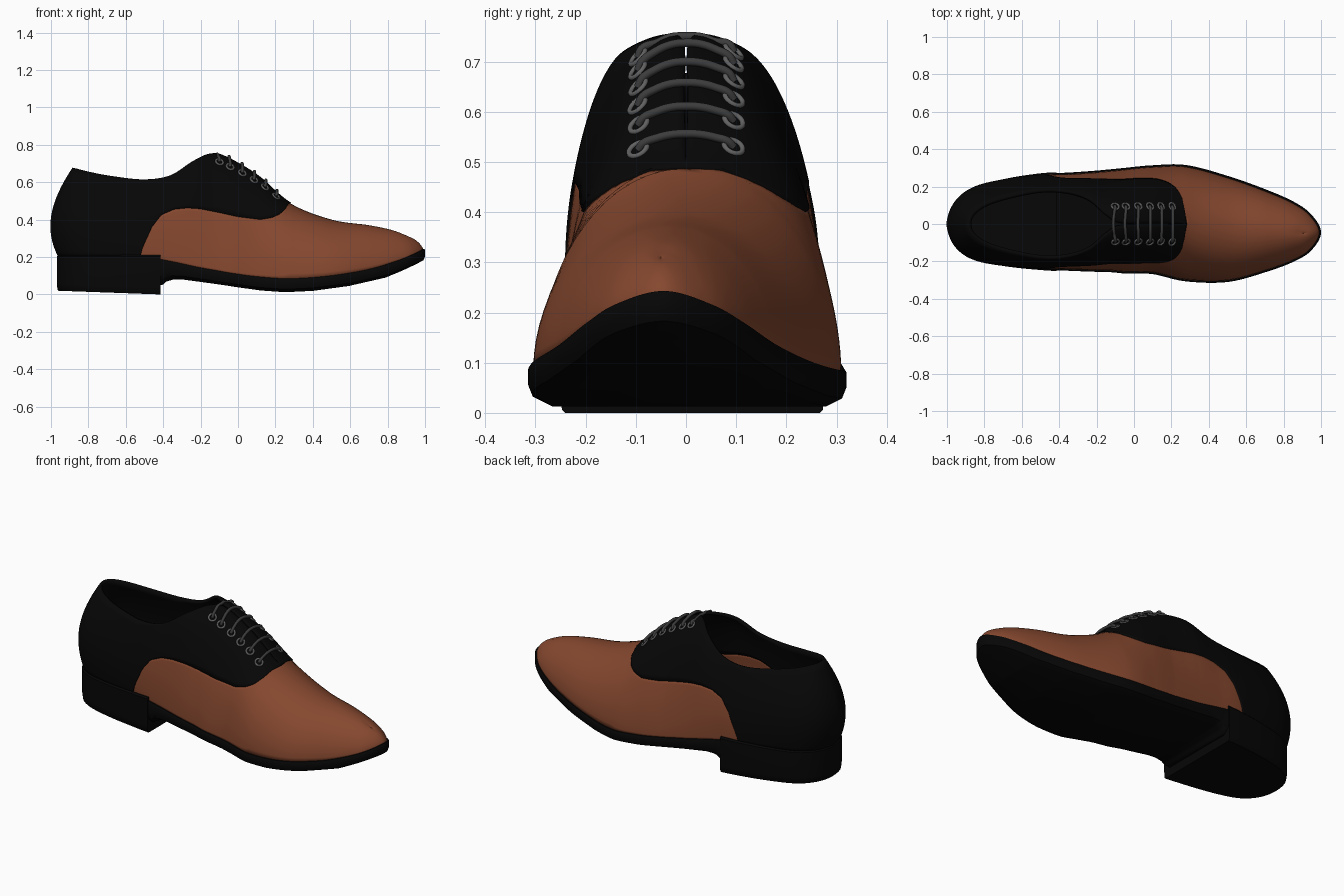
import bpy, bmesh, math
from mathutils import Vector

if "Cube" in bpy.data.objects:
    bpy.data.objects.remove(bpy.data.objects["Cube"])

# Stations heel to toe: base x, base y (+ side), base y (- side), base z, top x, top half gap, top z
ST = [(-.955, 0, 0, .20, -.88, 0, .675),
      (-.93, .10, -.10, .20, -.86, .055, .67),
      (-.85, .178, -.172, .20, -.79, .105, .652),
      (-.70, .225, -.21, .20, -.67, .145, .63),
      (-.50, .257, -.232, .195, -.50, .178, .613),
      (-.35, .265, -.24, .17, -.36, .172, .635),
      (-.22, .274, -.245, .142, -.24, .13, .71),
      (-.12, .283, -.248, .124, -.15, .05, .748),
      (-.04, .291, -.255, .110, -.07, .005, .735),
      (.10, .304, -.258, .091, .10, .004, .637),
      (.28, .305, -.297, .080, .28, 0, .487),
      (.50, .247, -.300, .096, .50, 0, .40),
      (.70, .176, -.248, .13, .70, 0, .37),
      (.85, .110, -.192, .175, .82, 0, .345),
      (.94, .045, -.135, .212, .885, 0, .32),
      (.990, -.045, -.045, .238, .905, 0, .308)]
# Wall shape by station number: outward bulge, lower handle, upper handle, upper drop
SHAPE = [(0, .075, .3, 1.7, .4), (2, .03, .3, 1.3, .4), (4, .01, .3, .95, .4), (6, .005, .26, .69, .15),
         (8, 0, .26, .65, 0), (10, 0, .42, .64, 0), (12, 0, .5, .55, 0), (15, 0, .3, .45, 0)]
SEAM = [(-.535, .15), (-.51, .25), (-.46, .36), (-.41, .425), (-.34, .455), (-.27, .462), (-.2, .457),
        (-.1, .437), (0, .415), (.12, .40), (.18, .41), (.225, .43), (.26, .465), (.287, .53)]
BOTTOM = [(-.44, .05), (-.405, .05), (-.385, .068), (-.35, .079), (-.3, .08), (-.15, .06), (0, .038),
          (.12, .021), (.25, .012), (.4, .019), (.6, .045), (.8, .09), (1, .17)]
N = len(ST) - 1


def lerp_table(table, x):
    if x <= table[0][0]:
        return table[0][1:]
    for a, b in zip(table, table[1:]):
        if x <= b[0]:
            t = (x - a[0]) / (b[0] - a[0])
            return [p + (q - p) * t for p, q in zip(a[1:], b[1:])]
    return table[-1][1:]


def rows(side):
    pick = lambda r, s: (r[0], r[1] if s > 0 else r[2], r[3], r[4], s * r[5], r[6])
    return [pick(ST[1], -side)] + [pick(r, side) for r in ST] + [pick(ST[-2], -side)]


ROWS = {1: rows(1), -1: rows(-1)}


def station(u, side):
    i = min(int(u), N - 1)
    t = u - i
    return [.5 * (2 * b + (c - a) * t + (2 * a - 5 * b + 4 * c - d) * t * t + (3 * b - a - 3 * c + d) * t ** 3)
            for a, b, c, d in zip(*ROWS[side][i:i + 4])]


def outward(u, side):
    a, b = station(max(0, u - .02), side), station(min(N, u + .02), side)
    n = Vector((-(b[1] - a[1]), b[0] - a[0], 0)) * side
    if u in (0, N):
        n = Vector((1 if u else -1, 0, 0))
    return n.normalized()


def column(u, side):
    x, y, z, tx, ty, tz = station(u, side)
    o, k1, k2, d = lerp_table(SHAPE, u)
    cy = -.05 * min(1, max(0, (tx - .3) / .6))
    p0 = Vector((x, y, z))
    p3 = Vector((tx, cy + side * max(0, side * ty), tz))
    h, up = p0 - p3, Vector((0, 0, tz - z))
    h.z = 0
    c1 = p0 + outward(u, side) * o + up * k1
    c2 = p3 + h * k2 - up * d
    return lambda v: p0 * (1 - v) ** 3 + c1 * 3 * v * (1 - v) ** 2 + c2 * 3 * v * v * (1 - v) + p3 * v ** 3


def seam_v(f):
    def g(v):
        p = f(v)
        if p.x < SEAM[0][0]:
            return 1
        if p.x > SEAM[-1][0]:
            return -1
        return p.z - lerp_table(SEAM, p.x)[0]
    if g(0) >= 0:
        return 0
    if g(1) <= 0:
        return 1
    lo, hi = 0, 1
    for _ in range(25):
        m = (lo + hi) / 2
        lo, hi = (m, hi) if g(m) < 0 else (lo, m)
    return lo


def material(name, col):
    m = bpy.data.materials.new(name)
    m.diffuse_color = (*col, 1)
    m.use_nodes = True
    m.node_tree.nodes["Principled BSDF"].inputs["Base Color"].default_value = m.diffuse_color
    return m


brown = material("brown_leather", (.235, .064, .028))
black = material("black_leather", (.002, .002, .002))
cord = material("dark_cord", (.045, .045, .045))
metal = material("grey_eyelet", (.12, .12, .12))


def finish(bm, name, mat, angle, recalc=False):
    bmesh.ops.remove_doubles(bm, verts=bm.verts, dist=.0004)
    bmesh.ops.dissolve_degenerate(bm, edges=bm.edges, dist=.0002)
    if recalc:
        bmesh.ops.recalc_face_normals(bm, faces=bm.faces)
    me = bpy.data.meshes.new(name)
    bm.to_mesh(me)
    bm.free()
    ob = bpy.data.objects.new(name, me)
    bpy.context.collection.objects.link(ob)
    me.materials.append(mat)
    bpy.ops.object.select_all(action='DESELECT')
    ob.select_set(True)
    bpy.context.view_layer.objects.active = ob
    bpy.ops.object.shade_smooth_by_angle(angle=math.radians(angle))
    return ob


def grid(bm, cols, flip=False, closed=False):
    vs = [[bm.verts.new(p) for p in c] for c in cols]
    n = len(cols[0])
    for a, b in zip(vs, vs[1:]):
        for j in range(n if closed else n - 1):
            q = [a[j], b[j], b[(j + 1) % n], a[(j + 1) % n]]
            bm.faces.new(q[::-1] if flip else q)
    return vs


# Upper: brown vamp below the seam, black quarters above it
US = [i * N / 240 for i in range(241)]
for name, mat, thick, off in (("vamp", brown, .010, -1), ("quarters", black, .018, -.4)):
    bm = bmesh.new()
    for side in (1, -1):
        cols = []
        for u in US:
            f = column(u, side)
            s = seam_v(f)
            a, b = (0, min(1, s + .01) if s > 0 else 0) if name == "vamp" else (s, 1)
            cols.append([f(a + (b - a) * j / 16) for j in range(17)])
        grid(bm, cols, flip=side > 0)
    ob = finish(bm, name, mat, 50)
    mod = ob.modifiers.new("thickness", 'SOLIDIFY')
    mod.thickness, mod.offset = thick, off


# Sole and heel: closed cross-sections swept from heel to toe
def edge(u, side, off, z):
    p = station(u, side)
    n = outward(u, side)
    return Vector((p[0] + n.x * off, p[1] + n.y * off, z))


def slab(name, us, top, low, insets):
    bm = bmesh.new()
    cols = []
    for u in us:
        x, zt = station(u, 1)[0], top(u)
        zl = low(x)
        half = [(o, zt + (zl - zt) * k) for o, k in insets]
        cols.append([edge(u, 1, o, z) for o, z in half] + [edge(u, -1, o, z) for o, z in half[::-1]])
    vs = grid(bm, cols, closed=True)
    for cap in (vs[0], vs[-1]):
        bm.faces.new(cap)
    return finish(bm, name, black, 40, True)


slab("sole", [i * N / 240 for i in range(241)], lambda u: station(u, 1)[2] + .005,
     lambda x: lerp_table(BOTTOM, x)[0], [(-.012, 0), (.006, 0), (.010, .08), (.010, .5), (.002, .78), (-.03, 1)])
heel_end = next(u / 100 for u in range(600) if station(u / 100, 1)[0] > -.415)
slab("heel", [i * heel_end / 40 for i in range(41)], lambda u: .21,
     lambda x: .02 * (-.415 - x) / .555, [(.006, 0), (.014, .04), (.014, .8), (.010, .97), (.004, 1)])


# Laces and eyelets, placed on the quarters
def on_surface(x, y):
    side = 1 if y > 0 else -1
    u = next(k / 50 for k in range(N * 50) if column(k / 50, side)(.8).x >= x)
    f = column(u, side)
    v = next((k / 200 for k in range(60, 201) if abs(f(k / 200).y) <= abs(y)), 1)
    p = f(v)
    n = (f(min(1, v + .01)) - f(v - .01)).cross(column(u + .1, side)(v) - p).normalized()
    return p, n if n.z > 0 else -n


for i, x in enumerate((-.10, -.045, .02, .08, .14, .20)):
    pts = []
    for y in (-.093, -.08, -.057, -.03, 0, .03, .057, .08, .093):
        p, n = on_surface(x, y or .007)
        mid = .001 if i == 0 else .011
        lift = .004 if abs(y) > .09 else .012 if abs(y) > .07 else mid
        pts.append(Vector((p.x, y, p.z)) + n * lift)
        if abs(y) > .09:
            bpy.ops.mesh.primitive_torus_add(major_radius=.020, minor_radius=.0055, major_segments=24,
                                             minor_segments=8, location=p + n * .006,
                                             rotation=n.to_track_quat('Z', 'Y').to_euler())
            ring = bpy.context.object
            ring.name = f"eyelet_{i + 1}_{'left' if y > 0 else 'right'}"
            ring.data.materials.append(metal)
            bpy.ops.object.shade_smooth()
    cu = bpy.data.curves.new(f"lace_{i + 1}", 'CURVE')
    cu.dimensions, cu.bevel_depth, cu.bevel_resolution, cu.use_fill_caps = '3D', .0085, 3, True
    sp = cu.splines.new('BEZIER')
    sp.bezier_points.add(len(pts) - 1)
    for bp, p in zip(sp.bezier_points, pts):
        bp.co = p
        bp.handle_left_type = bp.handle_right_type = 'AUTO'
    sp.resolution_u = 5
    cu.materials.append(cord)
    bpy.context.collection.objects.link(bpy.data.objects.new(f"lace_{i + 1}", cu))
